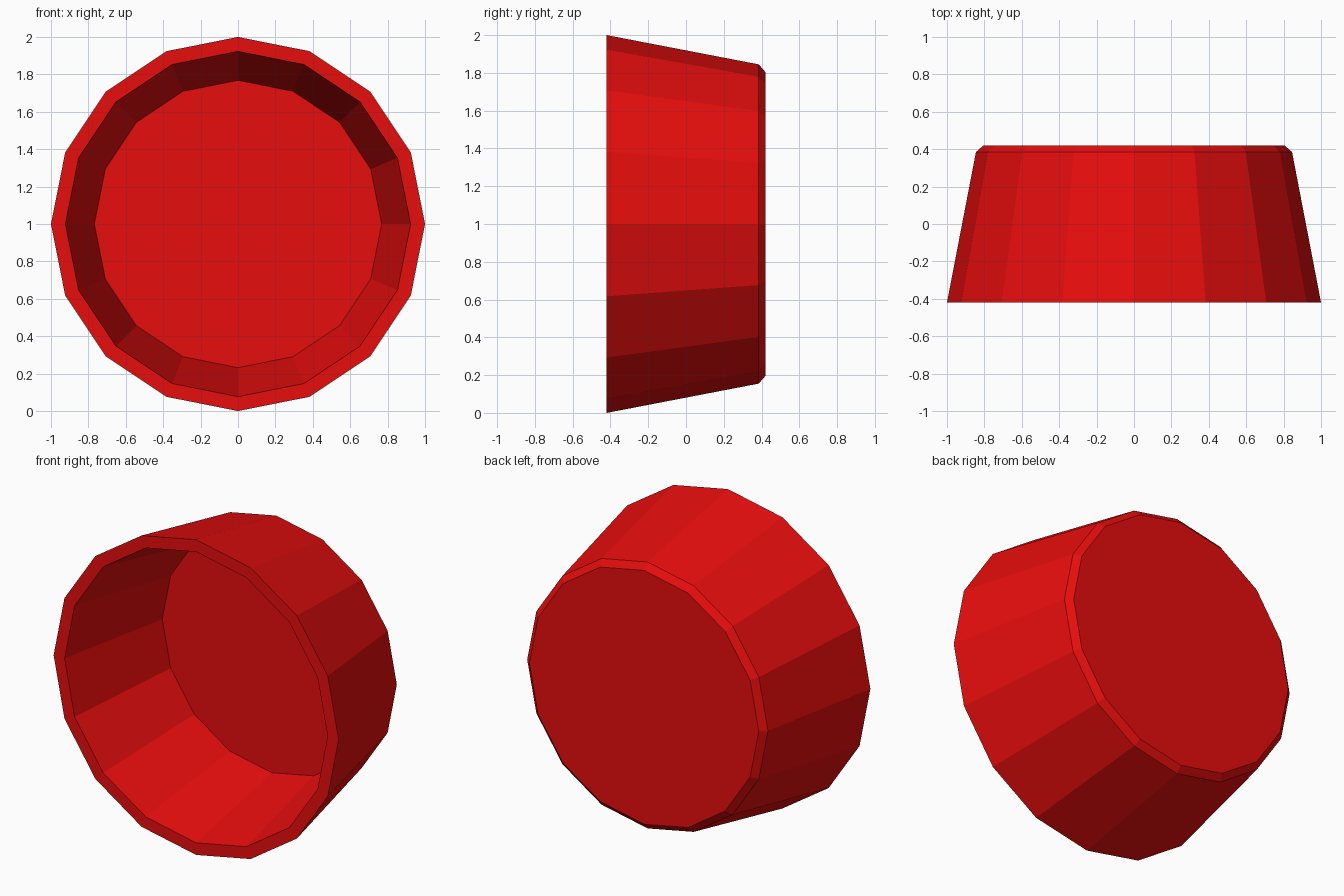
import bpy, bmesh, math

if "Cube" in bpy.data.objects:
    bpy.data.objects.remove(bpy.data.objects["Cube"])

SIDES = 16
# Profile (radius, y): outer back, chamfer, rim, inner rim, inner floor
PROFILE = [(0.805, 0.42), (0.845, 0.385), (1.0, -0.42), (0.923, -0.42), (0.768, 0.338)]

bm = bmesh.new()
rings = []
for r, y in PROFILE:
    ring = []
    for i in range(SIDES):
        a = 2 * math.pi * i / SIDES
        ring.append(bm.verts.new((r * math.cos(a), y, 1 + r * math.sin(a))))
    rings.append(ring)

# Walls between neighbouring rings
for a, b in zip(rings, rings[1:]):
    for i in range(SIDES):
        j = (i + 1) % SIDES
        bm.faces.new((a[i], a[j], b[j], b[i]))

# Closed back and inner floor
bm.faces.new(rings[0])
bm.faces.new(rings[-1])
bmesh.ops.recalc_face_normals(bm, faces=bm.faces)

mesh = bpy.data.meshes.new("cup")
bm.to_mesh(mesh)
bm.free()
cup = bpy.data.objects.new("cup", mesh)
bpy.context.collection.objects.link(cup)

# Red material
red = bpy.data.materials.new("red")
red.diffuse_color = (0.8, 0.004, 0.004, 1)
red.use_nodes = True
red.node_tree.nodes["Principled BSDF"].inputs["Base Color"].default_value = red.diffuse_color
mesh.materials.append(red)
